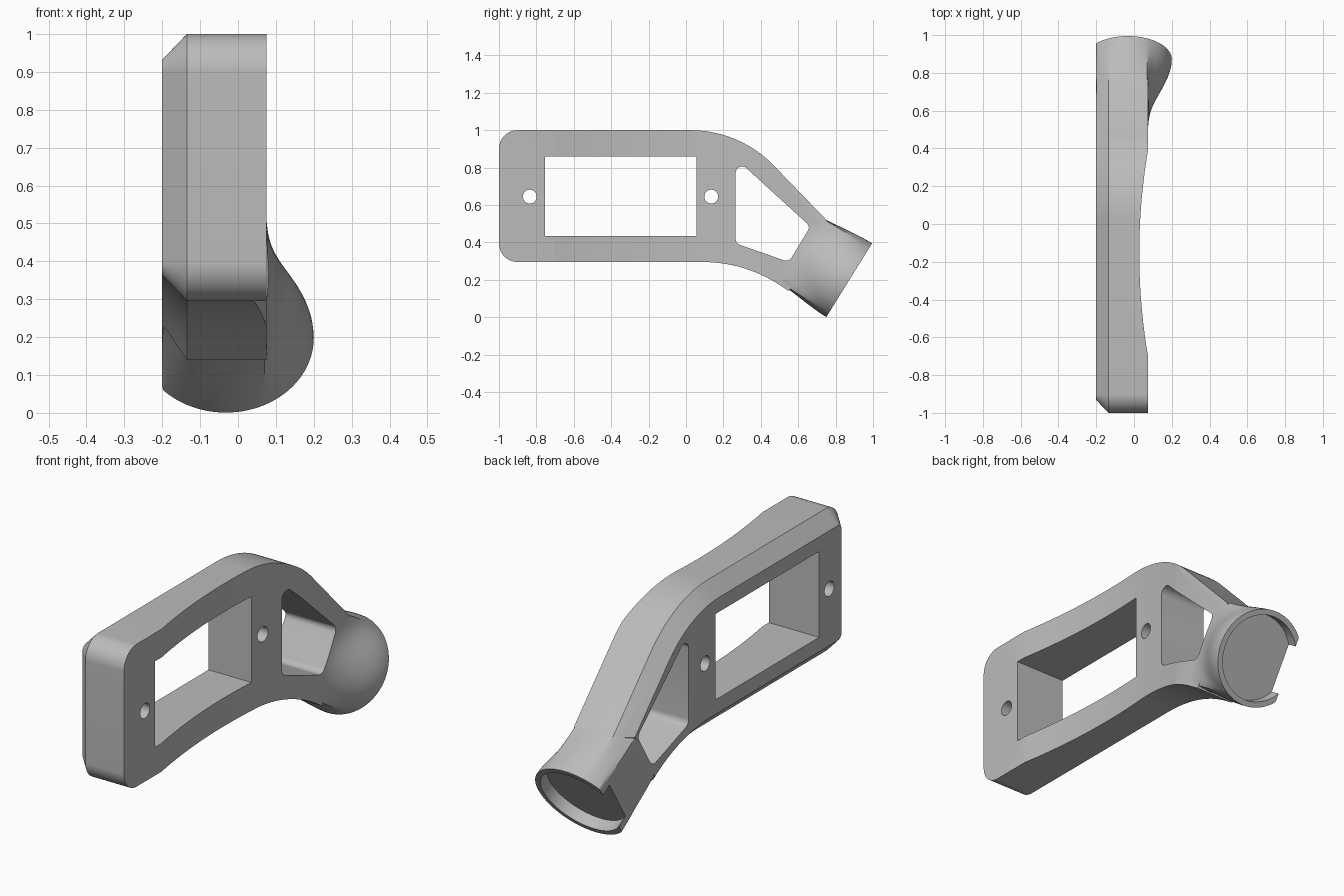
import bpy, bmesh, math
from mathutils import Vector

cube = bpy.data.objects.get("Cube")
if cube:
    bpy.data.objects.remove(cube)

grey = bpy.data.materials.new("plain_grey")
grey.use_nodes = True
grey.diffuse_color = (0.5, 0.5, 0.5, 1)
grey.node_tree.nodes["Principled BSDF"].inputs["Base Color"].default_value = (0.5, 0.5, 0.5, 1)


def fillet(corners, steps=12):
    """Closed outline from (y, z, radius) corners, each rounded by an arc."""
    out = []
    for i, (y, z, r) in enumerate(corners):
        p = Vector((y, z))
        if r == 0:
            out.append(p)
            continue
        a = (Vector(corners[i - 1][:2]) - p).normalized()
        b = (Vector(corners[(i + 1) % len(corners)][:2]) - p).normalized()
        half = a.angle(b) / 2
        centre = p + (a + b).normalized() * (r / math.sin(half))
        start = p + a * (r / math.tan(half)) - centre
        end = p + b * (r / math.tan(half)) - centre
        sweep = start.angle_signed(end)
        for k in range(steps + 1):
            t = -sweep * k / steps
            c, s = math.cos(t), math.sin(t)
            out.append(centre + Vector((start.x * c - start.y * s, start.x * s + start.y * c)))
    return out


def loft(name, rings, chamfer=0, rise=0):
    """Closed solid through equal rings; the first cap may be chamfered."""
    bm = bmesh.new()
    loops = [[bm.verts.new(p) for p in ring] for ring in rings]
    n = len(loops[0])
    for lo, hi in zip(loops, loops[1:]):
        for i in range(n):
            j = (i + 1) % n
            bm.faces.new((lo[i], lo[j], hi[j], hi[i]))
    cap = bm.faces.new(loops[0])
    bm.faces.new(loops[-1])
    bmesh.ops.recalc_face_normals(bm, faces=bm.faces)
    if chamfer:
        bmesh.ops.inset_individual(bm, faces=[cap], thickness=chamfer,
                                   depth=rise, use_even_offset=True)
    mesh = bpy.data.meshes.new(name)
    bm.to_mesh(mesh)
    bm.free()
    mesh.materials.append(grey)
    ob = bpy.data.objects.new(name, mesh)
    bpy.context.collection.objects.link(ob)
    return ob


def prism(name, outline, x0, x1, **kw):
    return loft(name, [[(x, p[0], p[1]) for p in outline] for x in (x0, x1)], **kw)


def circle(cy, cz, r, n=32):
    return [(cy + r * math.cos(math.tau * i / n), cz + r * math.sin(math.tau * i / n))
            for i in range(n)]


# Chamfered plate with its bent arm
bracket = prism("bracket", fillet([
    (-1, 0.295, 0.1), (-1, 1, 0.1), (0.287, 1, 0.62), (0.77, 0.5, 0),
    (0.55, 0.14, 0), (0.315, 0.295, 0.75)], 20), -0.135, 0.075, chamfer=0.068, rise=0.065)

# Shallow hollow across the plate's left face
R, hollow_y, floor_x = 3.24, -0.155, 0.028
arc = []
for k in range(41):
    a = math.radians(-12 + 24 * k / 40)
    arc.append((floor_x + R - R * math.cos(a), hollow_y + R * math.sin(a)))
hollow = loft("hollow_cutter", [[(x, y, z) for x, y in arc] for z in (-0.5, 1.5)])

# Socket: round at the mouth, blending into the arm section
MOUTH = Vector((-0.032, 0.8725, 0.198))
AXIS = Vector((0, 0.85, -0.527)).normalized()
SIDE = Vector((0, 0.527, 0.85)).normalized()
RIM = 0.232


def socket_ring(t, n=96):
    f = t / 0.37
    f = f * f * (3 - 2 * f)
    ring = []
    for i in range(n):
        c, s = math.cos(math.tau * i / n), math.sin(math.tau * i / n)
        bounds = [0.205 / max(abs(s), 1e-6)]
        bounds.append(0.106 / c if c > 1e-6 else 0.168 / max(-c, 1e-6))
        if abs(s) - c > 1e-6:
            bounds.append(0.308 / (abs(s) - c))
        k = RIM + (min(bounds) - RIM) * f
        ring.append(MOUTH - AXIS * t + SIDE * (k * s) + Vector((max(k * c, -0.168), 0, 0)))
    return ring


socket = loft("socket", [socket_ring(0.37 * i / 14) for i in range(15)])


def bore_ring(t, r):
    return [MOUTH - AXIS * t + SIDE * v + Vector((u, 0, 0)) for u, v in circle(0, 0, r, 96)]


# Cup recess, plate opening, arm opening and two screw holes
bore = loft("cup_cutter", [bore_ring(0.06, 0.205), bore_ring(-0.1, 0.205)])
cutters = [
    bore,
    prism("plate_opening_cutter", [(-0.755, 0.435), (0.055, 0.435), (0.055, 0.86),
                                   (-0.755, 0.86)], -1, 1),
    prism("arm_opening_cutter", fillet([
        (0.265, 0.395, 0.035), (0.265, 0.85, 0.035), (0.665, 0.485, 0.03),
        (0.55, 0.295, 0.035)], 8), -1, 1)]
cutters += [prism("screw_hole_cutter", circle(y, 0.645, 0.037), -1, 1)
            for y in (-0.835, 0.135)]

# Combine everything into one solid
bpy.context.view_layer.objects.active = bracket
steps = [(hollow, 'DIFFERENCE'), (socket, 'UNION')] + [(c, 'DIFFERENCE') for c in cutters]
for helper, op in steps:
    helper.hide_render = True
    mod = bracket.modifiers.new(helper.name, 'BOOLEAN')
    mod.operation, mod.object, mod.solver = op, helper, 'EXACT'
    bpy.ops.object.modifier_apply(modifier=mod.name)
    bpy.data.objects.remove(helper)

bpy.ops.object.select_all(action='DESELECT')
bracket.select_set(True)
bpy.ops.object.shade_smooth_by_angle(angle=math.radians(25))
